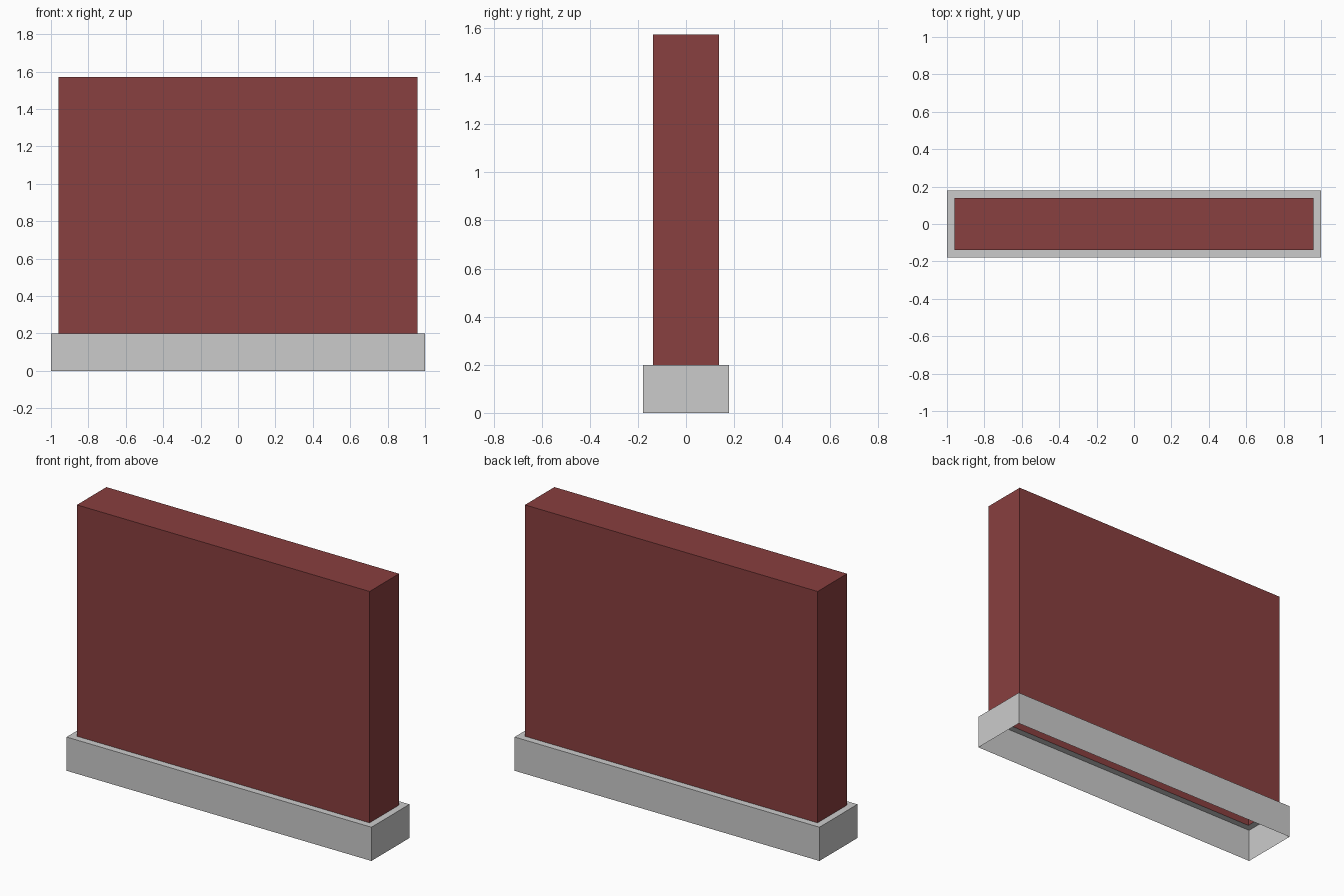
import bpy, bmesh
from mathutils import Matrix

if "Cube" in bpy.data.objects:
    bpy.data.objects.remove(bpy.data.objects["Cube"])

HALF_X, HALF_Y = 1.0, 0.178
RIM = 0.04
BASE_TOP, WALL_TOP = 0.2, 1.572


def open_box(name, hx, hy, z0, z1, rim=0.0, color=None):
    """Thin shell box without a bottom; a rim leaves a border around an open top."""
    bm = bmesh.new()
    size = Matrix.Diagonal((2 * hx, 2 * hy, z1 - z0, 1))
    bmesh.ops.create_cube(bm, size=1, matrix=Matrix.Translation((0, 0, (z0 + z1) / 2)) @ size)
    bm.normal_update()
    bottom = [f for f in bm.faces if f.normal.z < -0.5]
    top = [f for f in bm.faces if f.normal.z > 0.5]
    bmesh.ops.delete(bm, geom=bottom, context='FACES_ONLY')
    if rim:
        bmesh.ops.inset_region(bm, faces=top, thickness=rim, use_even_offset=True)
        bmesh.ops.delete(bm, geom=top, context='FACES_ONLY')
    mesh = bpy.data.meshes.new(name)
    bm.to_mesh(mesh)
    bm.free()
    if color:
        mat = bpy.data.materials.new(name + "_red")
        mat.diffuse_color = color
        mat.use_nodes = True
        mat.node_tree.nodes["Principled BSDF"].inputs["Base Color"].default_value = mat.diffuse_color
        mesh.materials.append(mat)
    obj = bpy.data.objects.new(name, mesh)
    bpy.context.collection.objects.link(obj)
    return obj


# Grey plinth: side walls and a narrow ledge, hollow underneath
open_box("base", HALF_X, HALF_Y, 0, BASE_TOP, rim=RIM)

# Red wall block rising from the inner edge of the ledge
open_box("wall", HALF_X - RIM, HALF_Y - RIM, BASE_TOP, WALL_TOP,
         color=(0.25, 0.05, 0.05, 1))
